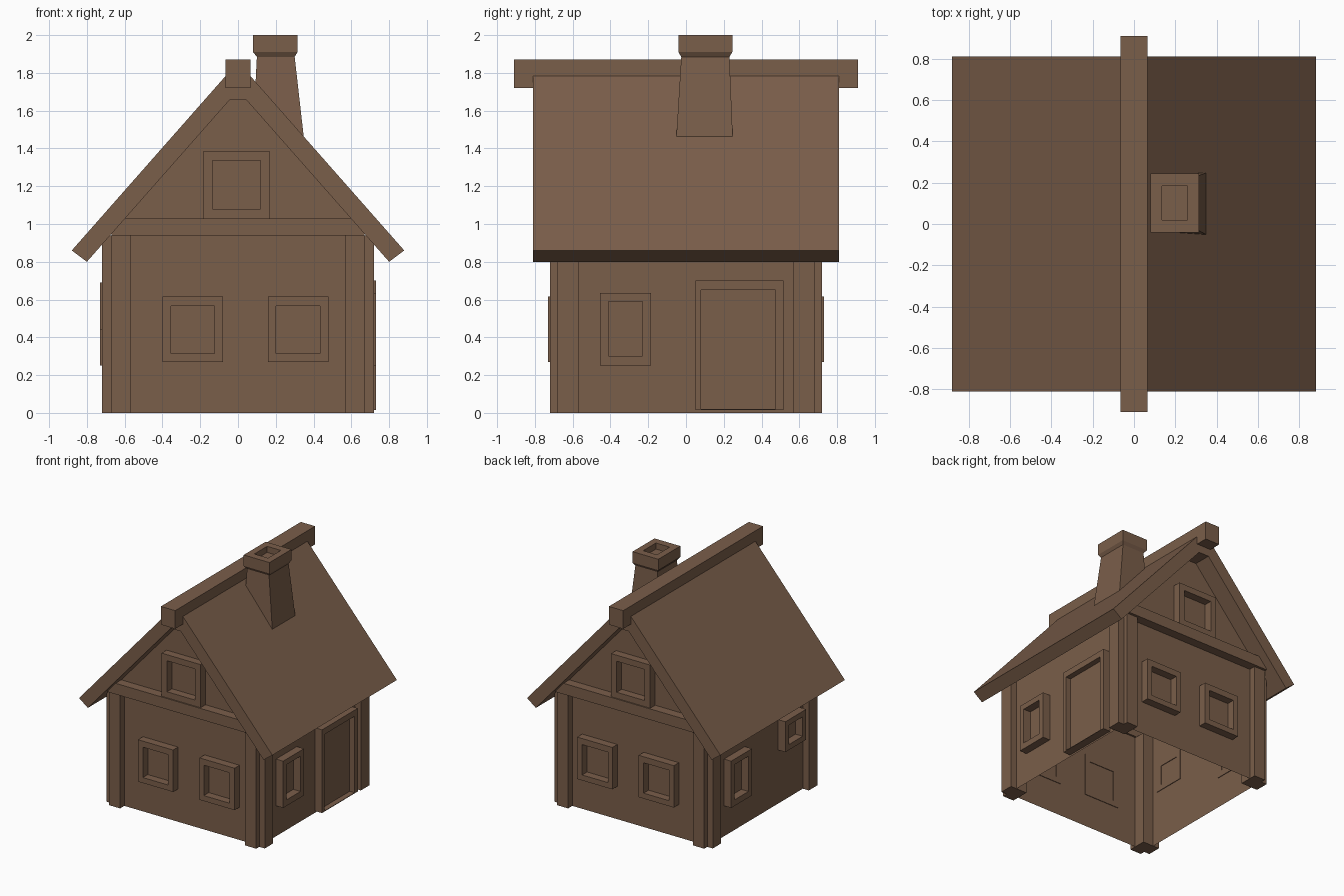
import bpy, bmesh

if "Cube" in bpy.data.objects:
    bpy.data.objects.remove(bpy.data.objects["Cube"])

brown = bpy.data.materials.new("brown_wood")
brown.diffuse_color = (0.195, 0.112, 0.068, 1)
brown.use_nodes = True
brown.node_tree.nodes["Principled BSDF"].inputs["Base Color"].default_value = brown.diffuse_color


def loft(name, loops, caps=True, closed=False, drop=None):
    """Skin a row of equal-length point loops; optionally cap or close it."""
    bm = bmesh.new()
    rows = [[bm.verts.new(p) for p in loop] for loop in loops]
    pairs = list(zip(rows, rows[1:]))
    if closed:
        pairs.append((rows[-1], rows[0]))
    for a, b in pairs:
        n = len(a)
        for i in range(n):
            j = (i + 1) % n
            bm.faces.new((a[i], a[j], b[j], b[i]))
    if caps:
        bm.faces.new(rows[0][::-1])
        bm.faces.new(rows[-1])
    bmesh.ops.recalc_face_normals(bm, faces=bm.faces)
    if drop:
        bm.normal_update()
        bmesh.ops.delete(bm, geom=[f for f in bm.faces if drop(f)], context='FACES')
    me = bpy.data.meshes.new(name)
    bm.to_mesh(me)
    bm.free()
    me.materials.append(brown)
    ob = bpy.data.objects.new(name, me)
    bpy.context.collection.objects.link(ob)
    return ob


def rect(u0, u1, v0, v1):
    return [(u0, v0), (u1, v0), (u1, v1), (u0, v1)]


def level(r, z):
    return [(x, y, z) for x, y in r]


def along_y(profile, y):
    return [(x, y, z) for x, z in profile]


def box(name, x0, x1, y0, y1, z0, z1):
    r = rect(x0, x1, y0, y1)
    return loft(name, [level(r, z0), level(r, z1)])


WALL, OUT = 0.665, 0.73


def frame(name, axis, side, outer, inner):
    """Raised rectangular frame on the wall facing the given axis and side."""
    def put(r, d):
        d *= side
        return [(u, d, v) if axis == 'y' else (d, u, v) for u, v in r]
    o, i = rect(*outer), rect(*inner)
    loft(name, [put(o, WALL - 0.005), put(o, OUT), put(i, OUT), put(i, WALL - 0.005)],
         caps=False, closed=True)


# Walls with gables, open underneath and under the roof
gable = [(-WALL, 0), (WALL, 0), (WALL, 0.96), (0.04, 1.67), (-0.04, 1.67), (-WALL, 0.96)]
loft("walls", [along_y(gable, -WALL), along_y(gable, WALL)],
     drop=lambda f: abs(f.normal.z) > 0.3)

# Roof slab and ridge beam
half = [(0.045, 1.656), (0.80, 0.80), (0.88, 0.86), (0.06, 1.79)]
roof = half + [(-x, z) for x, z in reversed(half)]
loft("roof", [along_y(roof, -0.81), along_y(roof, 0.81)])
box("ridge_beam", -0.065, 0.065, -0.91, 0.91, 1.72, 1.87)

# Corner posts: two crossed planks leave a notch at each corner
for sx in (-1, 1):
    for sy in (-1, 1):
        ell = [(0.57, 0.57), (0.72, 0.57), (0.72, 0.68), (0.67, 0.68),
               (0.67, 0.72), (0.57, 0.72)]
        ell = [(x * sx, y * sy) for x, y in ell]
        loft("corner_post", [level(ell, 0), level(ell, 0.94)])

# Front and back: tie beams and windows
for s in (-1, 1):
    y0, y1 = sorted((s * 0.65, s * 0.74))
    box("gable_beam", -0.67, 0.67, y0, y1, 0.94, 1.03)
    frame("left_window", 'y', s, (-0.40, -0.08, 0.27, 0.615), (-0.355, -0.125, 0.315, 0.565))
    frame("right_window", 'y', s, (0.16, 0.48, 0.27, 0.615), (0.20, 0.435, 0.315, 0.565))
    frame("gable_window", 'y', s, (-0.185, 0.17, 1.03, 1.385), (-0.135, 0.12, 1.08, 1.335))

# Right side: window and door
frame("side_window", 'x', 1, (-0.455, -0.185, 0.25, 0.635), (-0.41, -0.23, 0.30, 0.59))
frame("door_frame", 'x', 1, (0.05, 0.515, 0.015, 0.70), (0.08, 0.475, 0.02, 0.65))
box("door", 0.65, 0.685, 0.07, 0.485, 0.018, 0.66)

# Left side: two windows, the far one smaller and higher
frame("side_window", 'x', -1, (0.185, 0.455, 0.25, 0.635), (0.23, 0.41, 0.30, 0.59))
frame("small_side_window", 'x', -1, (-0.52, -0.25, 0.44, 0.69), (-0.475, -0.295, 0.485, 0.645))

# Chimney: tapered shaft, flared cap and sunken flue
shaft_top = rect(0.10, 0.30, -0.025, 0.23)
cap = rect(0.08, 0.315, -0.04, 0.245)
flue = rect(0.135, 0.26, 0.02, 0.185)
loft("chimney", [level(rect(0.075, 0.355, -0.055, 0.25), 1.40), level(shaft_top, 1.885),
                 level(cap, 1.91), level(cap, 2.0), level(flue, 2.0), level(flue, 1.95)])
